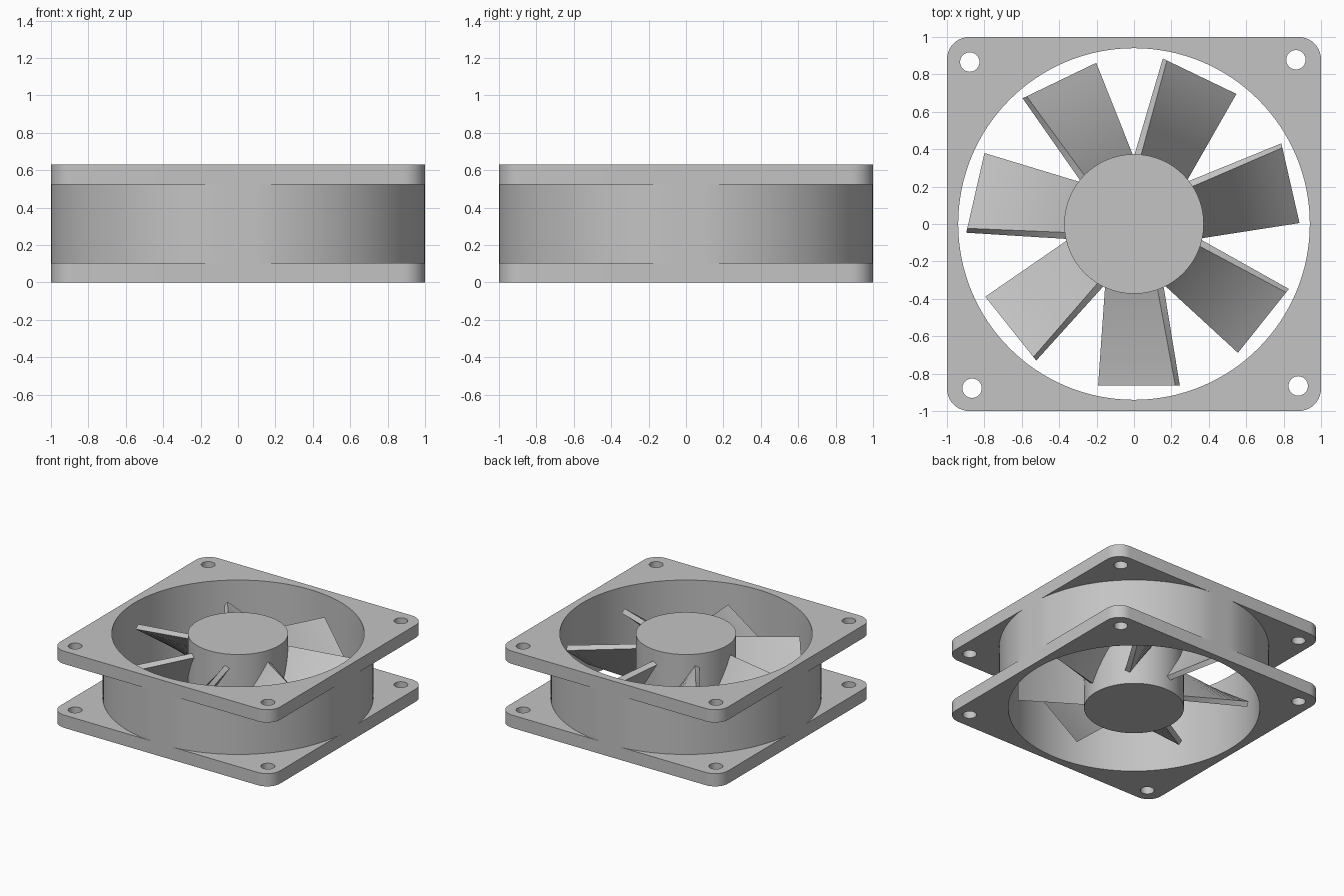
import bpy, bmesh, math
from mathutils import Vector, Matrix

cube = bpy.data.objects.get("Cube")
if cube:
    bpy.data.objects.remove(cube, do_unlink=True)

HEIGHT, FLANGE = 0.63, 0.105
OPENING, WALL, HUB = 0.94, 1.008, 0.373
BLADES = 7

grey = bpy.data.materials.new("plain_grey")
grey.use_nodes = True
colour = (0.55, 0.55, 0.55, 1)
grey.diffuse_color = colour
grey.node_tree.nodes["Principled BSDF"].inputs["Base Color"].default_value = colour


def finish(name, bm):
    """Turn a bmesh into a smooth-by-angle object."""
    bmesh.ops.recalc_face_normals(bm, faces=bm.faces)
    mesh = bpy.data.meshes.new(name)
    bm.to_mesh(mesh)
    bm.free()
    mesh.materials.clear()
    mesh.materials.append(grey)
    obj = bpy.data.objects.new(name, mesh)
    bpy.context.collection.objects.link(obj)
    bpy.ops.object.select_all(action='DESELECT')
    obj.select_set(True)
    bpy.context.view_layer.objects.active = obj
    bpy.ops.object.shade_smooth_by_angle(angle=math.radians(30))
    return obj


def arc(cx, cy, r, start, end, n):
    steps = [start + (end - start) * i / n for i in range(n + 1)]
    return [(cx + r * math.cos(a), cy + r * math.sin(a)) for a in steps]


def circle(cx, cy, r, n):
    return arc(cx, cy, r, 0, math.tau, n)[:-1]


# Flanges: rounded square plates with the air opening and four screw holes
def flange(name, z):
    radius = 0.12
    c = 1 - radius
    outline = []
    for k, (sx, sy) in enumerate([(1, 1), (-1, 1), (-1, -1), (1, -1)]):
        outline += arc(sx * c, sy * c, radius, k * math.pi / 2, (k + 1) * math.pi / 2, 10)
    loops = [outline, circle(0, 0, OPENING, 128)]
    for k in range(4):
        a = math.radians(45.4 + 90 * k)
        loops.append(circle(1.233 * math.cos(a), 1.233 * math.sin(a), 0.052, 24))
    curve = bpy.data.curves.new(name + "_profile", 'CURVE')
    curve.dimensions = '2D'
    curve.fill_mode = 'BOTH'
    curve.extrude = FLANGE / 2
    for loop in loops:
        spline = curve.splines.new('POLY')
        spline.points.add(len(loop) - 1)
        spline.use_cyclic_u = True
        for p, (x, y) in zip(spline.points, loop):
            p.co = (x, y, 0, 1)
    temp = bpy.data.objects.new(name + "_profile", curve)
    bpy.context.collection.objects.link(temp)
    bpy.context.view_layer.update()
    graph = bpy.context.evaluated_depsgraph_get()
    mesh = bpy.data.meshes.new_from_object(temp.evaluated_get(graph))
    bm = bmesh.new()
    bm.from_mesh(mesh)
    bpy.data.objects.remove(temp, do_unlink=True)
    bpy.data.meshes.remove(mesh)
    bmesh.ops.remove_doubles(bm, verts=bm.verts, dist=0.0002)
    bmesh.ops.translate(bm, verts=bm.verts, vec=(0, 0, z))
    finish(name, bm)


flange("bottom_flange", FLANGE / 2)
flange("top_flange", HEIGHT - FLANGE / 2)

# Housing ring: a tube trimmed flush with the sides of the flanges
bm = bmesh.new()
rings = []
for r, z in [(OPENING, FLANGE), (WALL, FLANGE), (WALL, HEIGHT - FLANGE), (OPENING, HEIGHT - FLANGE)]:
    rings.append([bm.verts.new((max(-1, min(1, x)), max(-1, min(1, y)), z))
                  for x, y in circle(0, 0, r, 128)])
for k in range(4):
    a, b = rings[k], rings[(k + 1) % 4]
    for i in range(128):
        j = (i + 1) % 128
        bm.faces.new((a[i], a[j], b[j], b[i]))
finish("housing_ring", bm)

# Hub: full-height cylinder
bm = bmesh.new()
bmesh.ops.create_cone(bm, cap_ends=True, segments=96, radius1=HUB, radius2=HUB, depth=HEIGHT,
                      matrix=Matrix.Translation((0, 0, HEIGHT / 2)))
finish("hub", bm)


# Blades: twisted slabs, steep at the hub and flatter at the tip
def section(r, shift, pitch, width=0.504, thick=0.042):
    a = math.radians(pitch)
    u = Vector((math.cos(a), 0, math.sin(a))) * width / 2
    n = Vector((-math.sin(a), 0, math.cos(a))) * thick / 2
    mid = Vector((shift, -r, HEIGHT / 2))
    return [mid - u - n, mid + u - n, mid + u + n, mid - u + n]


root, tip = section(0.35, 0.0025, 56), section(0.864, 0.0265, 35)
STEPS = 12
for b in range(BLADES):
    bm = bmesh.new()
    loops = []
    for i in range(STEPS + 1):
        t = -0.12 + 1.12 * i / STEPS
        loops.append([bm.verts.new(p.lerp(q, t)) for p, q in zip(root, tip)])
    for a, c in zip(loops, loops[1:]):
        for k in range(4):
            m = (k + 1) % 4
            bm.faces.new((a[k], a[m], c[m], c[k]))
    bm.faces.new(loops[0])
    bm.faces.new(loops[-1])
    bmesh.ops.rotate(bm, verts=bm.verts, cent=(0, 0, 0),
                     matrix=Matrix.Rotation(math.tau * b / BLADES, 3, 'Z'))
    finish(f"blade_{b + 1}", bm)
